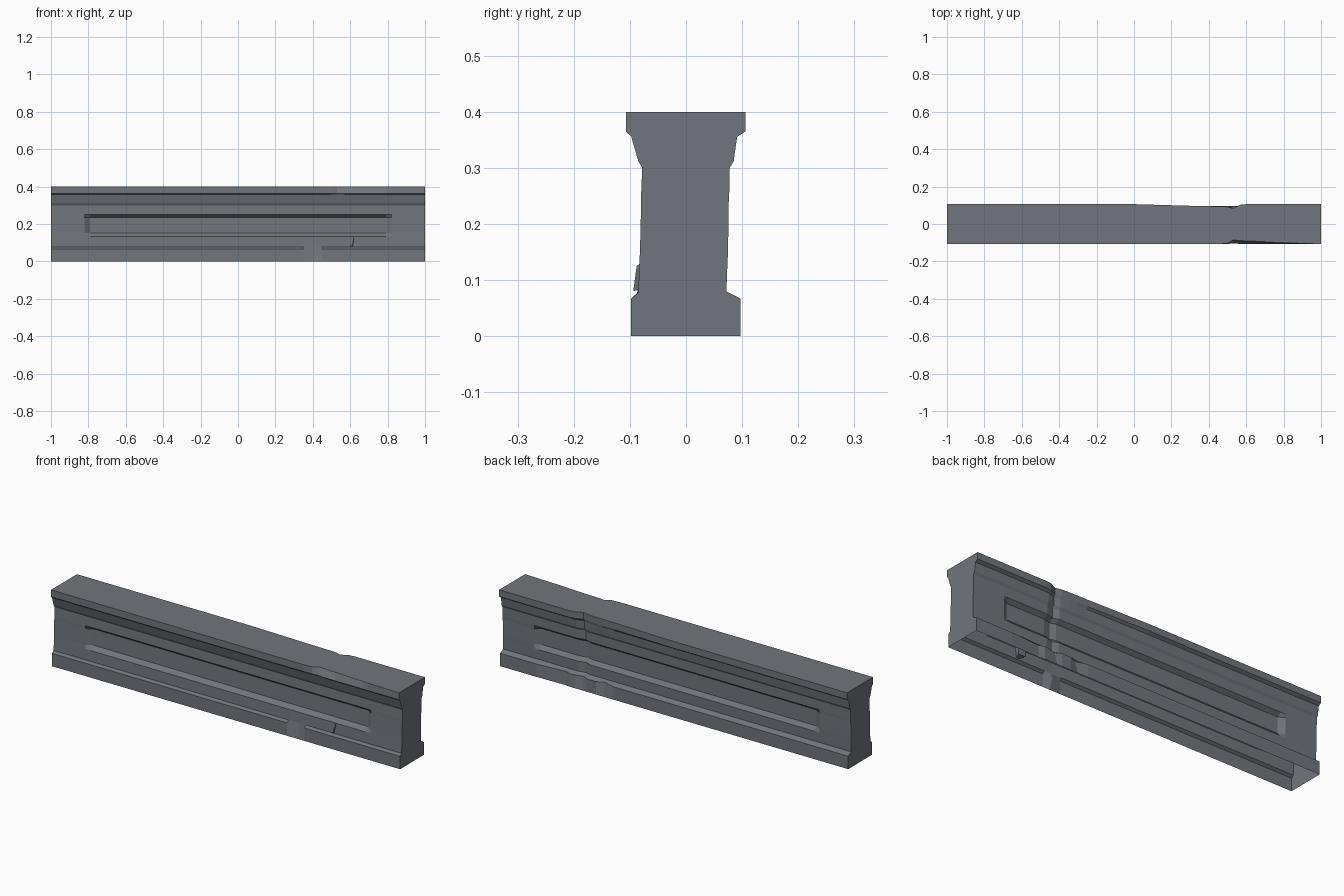
import bpy, bmesh

stone = bpy.data.materials.new("slate grey")
stone.diffuse_color = (0.165, 0.178, 0.2, 1)

# Half profiles, bottom to top: (distance from centre, height)
FRONT = [(.098, 0), (.098, .067), (.085, .077), (.083, .132), (.082, .152), (.080, .236),
         (.080, .252), (.078, .30), (.085, .312), (.098, .357), (.107, .364), (.107, .40)]
BACK = [(.097, 0), (.097, .067), (.072, .08), (.074, .132), (.075, .152), (.076, .236),
        (.077, .252), (.078, .30), (.085, .312), (.091, .355), (.106, .365), (.106, .40)]
STATIONS = [-1, -.82, -.79, 0, .35, .41, .45, .50, .53, .57, .60, .63, .79, .82, 1]
PANEL_DEPTH = .02

# Broken edges: station -> {profile point: inset}
CHIP_FRONT = {.41: {1: .018, 2: -.002}, .50: {11: .003}, .53: {10: .004, 11: .022},
              .57: {11: .018}, .60: {11: .017, 3: .002},
              .63: {11: .016}, .79: {11: .007}, .82: {11: .006}}
CHIP_BACK = {.35: {9: .003, 10: .010, 11: .010}, .41: {10: .012, 11: .011, 1: .018},
             .45: {10: .013, 11: .012}, .50: {10: .015, 11: .014, 9: .004},
             .53: {11: .022, 10: .022, 9: .014, 8: .01, 7: .012, 6: .012, 5: .01,
                   4: .01, 3: .012, 2: .008, 1: .015},
             .57: {11: .003, 10: .004, 1: .006}, .63: {1: .012, 0: .004}}


def half_ring(bm, x, profile, chips, side):
    """One side of the cross-section, with panel recess and chips."""
    verts = []
    for i, (y, z) in enumerate(profile):
        if i in (4, 5) and abs(x) <= .79:
            y -= PANEL_DEPTH
        y -= chips.get(x, {}).get(i, 0)
        # the lower front flange edge dips where it is broken
        if i in (1, 2) and x == .41 and side < 0:
            z -= .018 if i == 1 else 0
        verts.append(bm.verts.new((x, side * y, z)))
    return verts


# Wall block lofted along its length, open underneath
bm = bmesh.new()
rings = [half_ring(bm, x, FRONT, CHIP_FRONT, -1) + half_ring(bm, x, BACK, CHIP_BACK, 1)[::-1]
         for x in STATIONS]
for a, b in zip(rings, rings[1:]):
    for i in range(len(a) - 1):
        bm.faces.new((a[i], b[i], b[i + 1], a[i + 1]))
bm.faces.new(rings[0])
bm.faces.new(rings[-1][::-1])

# Small shard sticking out at the lower front panel edge
pts = [(.58, -.062, .09), (.58, -.062, .14), (.62, -.062, .09), (.62, -.062, .145),
       (.61, -.094, .08), (.62, -.088, .125)]
bmesh.ops.convex_hull(bm, input=[bm.verts.new(p) for p in pts])

bmesh.ops.recalc_face_normals(bm, faces=bm.faces)
mesh = bpy.data.meshes.new("wall_block")
bm.to_mesh(mesh)
bm.free()
mesh.materials.append(stone)
wall = bpy.data.objects.new("wall_block", mesh)
bpy.context.collection.objects.link(wall)
